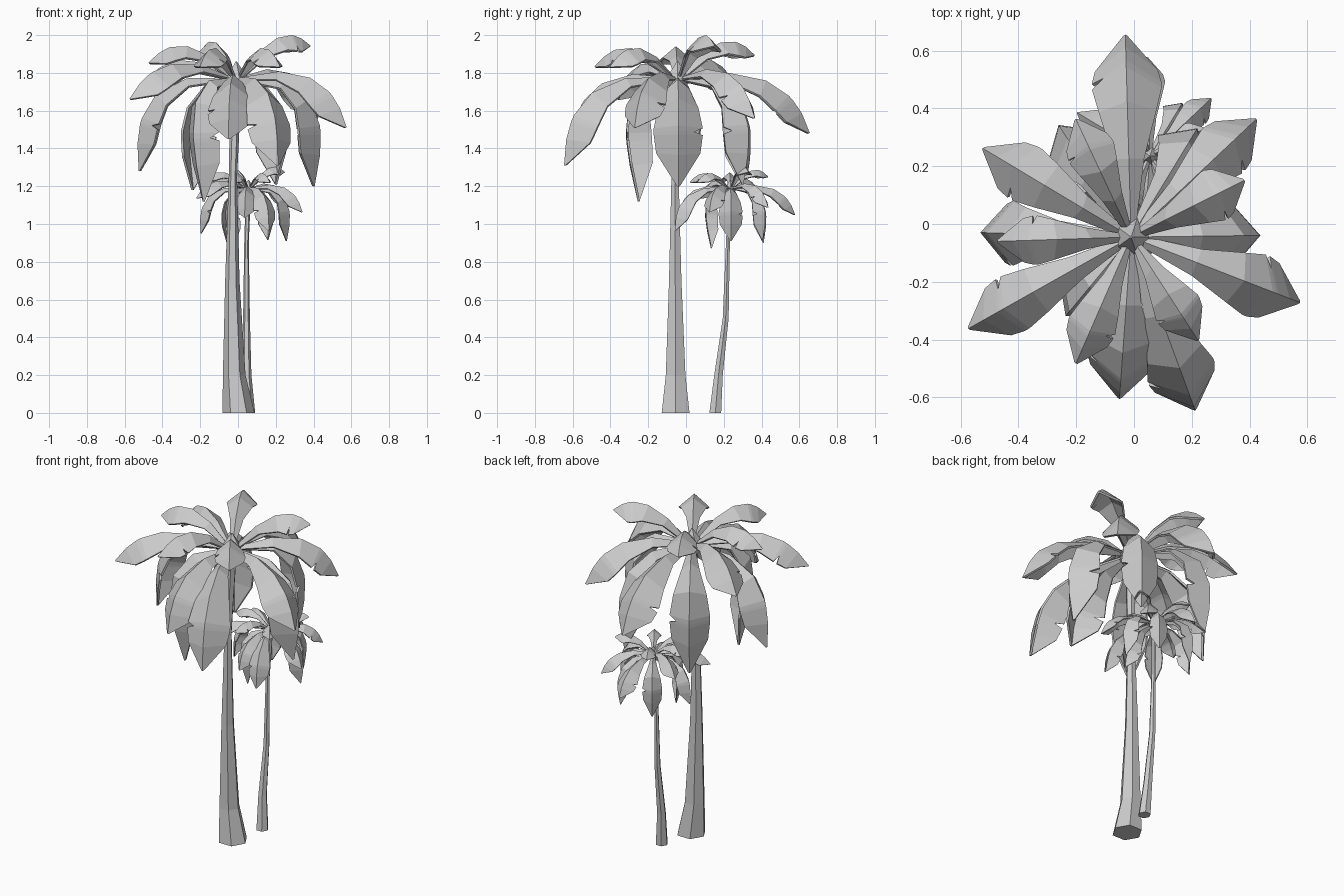
import bpy, bmesh, math
from mathutils import Vector

if "Cube" in bpy.data.objects:
    bpy.data.objects.remove(bpy.data.objects["Cube"])

GREY = (0.6, 0.6, 0.6, 1)
grey = bpy.data.materials.new("plain_grey")
grey.use_nodes = True
grey.diffuse_color = GREY
grey.node_tree.nodes["Principled BSDF"].inputs["Base Color"].default_value = GREY

HUB = Vector((-0.01, -0.045, 1.77))


def finish(name, bm):
    bmesh.ops.recalc_face_normals(bm, faces=bm.faces)
    mesh = bpy.data.meshes.new(name)
    bm.to_mesh(mesh)
    bm.free()
    mesh.materials.append(grey)
    obj = bpy.data.objects.new(name, mesh)
    bpy.context.collection.objects.link(obj)
    return obj


def tube(name, rings, sides=6):
    """Skin rings given as (x, y, z, radius), capped at both ends."""
    bm = bmesh.new()
    loops = []
    for x, y, z, r in rings:
        loops.append([bm.verts.new((x + r * math.cos(math.tau * i / sides),
                                    y + r * math.sin(math.tau * i / sides), z))
                      for i in range(sides)])
    for low, high in zip(loops, loops[1:]):
        for i in range(sides):
            j = (i + 1) % sides
            bm.faces.new((low[i], low[j], high[j], high[i]))
    bm.faces.new(loops[0])
    bm.faces.new(loops[-1])
    finish(name, bm)


# Leaf outline: position along the rib, share of the half width
OUTLINE = [(0, .1), (.25, .42), (.5, .82), (.7, 1), (.73, 1),
           (.75, 1), (.86, .9), (1, .03)]
NOTCH_ROW = 4


def leaf(name, tip, half_width, torn_side, hub, scale):
    """Deeply folded leaf arching from the hub to the tip, with a torn notch."""
    out = Vector((tip.x, tip.y, 0))
    reach = out.length
    out.normalize()
    across = Vector((-out.y, out.x, 0))
    drop = max(0, -tip.z)
    start = out * .02
    bend = out * (.6 * reach + .55 * drop)
    bend.z = .07 + .48 * max(0, tip.z + .38)
    bm = bmesh.new()
    rows = []
    for k, (t, w) in enumerate(OUTLINE):
        rib = start * (1 - t) ** 2 + bend * 2 * t * (1 - t) + tip * t * t
        along = ((bend - start) * (1 - t) + (tip - bend) * t).normalized()
        up = along.cross(across)
        row = []
        for side in (-1, 0, 1):
            width = half_width * w * abs(side)
            if k == NOTCH_ROW and side == torn_side:
                width *= .65
            p = rib + across * side * width * .9 - up * width * .8
            row.append(bm.verts.new(hub + p * scale))
        rows.append(row)
    for a, b in zip(rows, rows[1:]):
        for i in (0, 1):
            bm.faces.new((a[i], a[i + 1], b[i + 1], b[i]))
    obj = finish(name, bm)
    solid = obj.modifiers.new("thickness", "SOLIDIFY")
    solid.thickness = .012 * scale
    solid.offset = 0


# Leaf tips of the large crown and half widths: upper, middle, lower tier
LEAVES = [
    (.38, .15, 1.94, .1), (-.2, .36, 1.89, .09), (-.47, -.06, 1.85, .09),
    (-.2, -.48, 1.83, .09), (.22, -.4, 1.83, .09),
    (-.03, .65, 1.48, .13), (.42, .36, 1.56, .11), (.57, -.27, 1.51, .12),
    (-.05, -.6, 1.45, .13), (-.52, .26, 1.7, .11), (-.57, -.36, 1.66, .11),
    (.40, -.04, 1.2, .14), (.21, -.64, 1.31, .13), (-.18, -.25, 1.12, .11),
    (-.24, .31, 1.18, .12), (-.52, -.03, 1.28, .12), (.2, .3, 1.21, .11),
]


def crown(prefix, hub, scale):
    for n, (x, y, z, w) in enumerate(LEAVES):
        leaf(f"{prefix}_leaf_{n + 1}", Vector((x, y, z)) - HUB, w,
             1 if n % 2 else -1, hub, scale)
    bud = [(-.07, .03), (-.01, .07), (.09, .004)]
    tube(prefix + "_bud", [(hub.x, hub.y, hub.z + z * scale, r * scale)
                           for z, r in bud], 5)


# Large palm
tube("large_trunk", [(.003, -.055, 0, .085), (-.02, -.055, .2, .06),
                     (-.03, -.057, .7, .038), (-.027, -.058, 1.25, .022),
                     (-.01, -.045, 1.75, .03)])
crown("large", HUB, 1)

# Small palm
tube("small_trunk", [(.055, .155, 0, .036), (.045, .172, .2, .026),
                     (.045, .21, .5, .018), (.045, .222, .9, .012),
                     (.055, .235, 1.17, .014)])
crown("small", Vector((.055, .235, 1.19)), .49)
